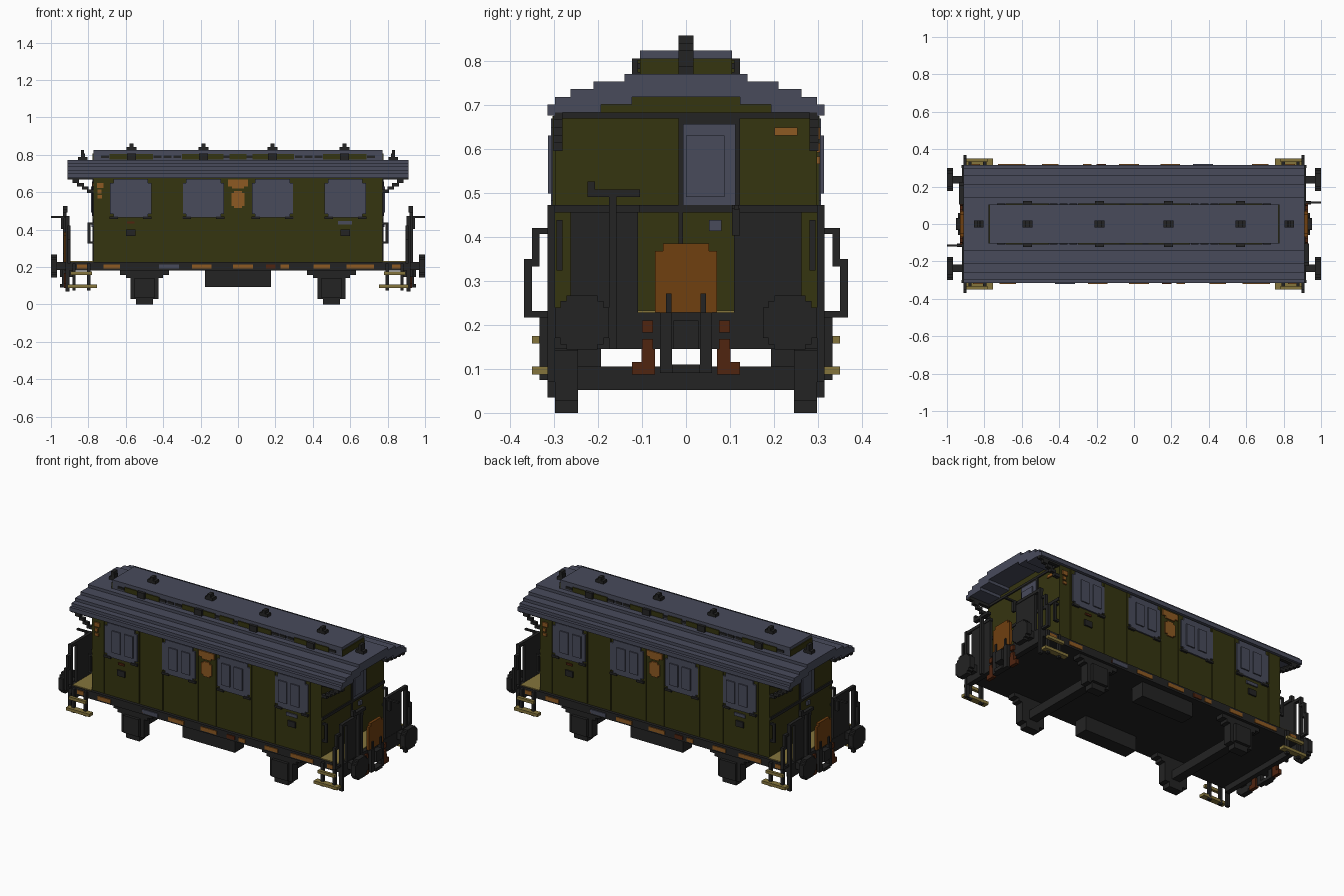
import bpy, bmesh
from mathutils import Matrix, Vector

cube = bpy.data.objects.get("Cube")
if cube:
    bpy.data.objects.remove(cube, do_unlink=True)

U = 1 / 57  # one block of the model's grid
ONE = [(1, 1)]
TURN = [(1, 1), (-1, -1)]          # half-turn copy
ENDS = [(1, 1), (-1, 1)]           # both ends
SIDES = [(1, 1), (1, -1)]          # both long sides
QUAD = [(a, b) for a in (1, -1) for b in (1, -1)]


def material(name, r, g, b):
    m = bpy.data.materials.new(name)
    m.use_nodes = True
    m.diffuse_color = (r, g, b, 1)
    m.node_tree.nodes["Principled BSDF"].inputs["Base Color"].default_value = (r, g, b, 1)
    return m


olive = material("olive paint", .036, .035, .005)
slate = material("slate grey", .065, .07, .105)
dark = material("dark iron", .017, .017, .017)
brown = material("brown plate", .16, .05, .005)
orange = material("orange marking", .27, .1, .016)
tan = material("tan wood", .235, .178, .045)
rust = material("rust red", .08, .018, .005)


def part(name, mat, boxes, copies=ONE):
    """Boxes are (x0, x1, y0, y1, z0, z1) in blocks; copies are axis signs."""
    bm = bmesh.new()
    for x0, x1, y0, y1, z0, z1 in boxes:
        for sx, sy in copies:
            mid = Vector((sx * (x0 + x1), sy * (y0 + y1), z0 + z1)) * U / 2
            size = Matrix.Diagonal(((x1 - x0) * U, (y1 - y0) * U, (z1 - z0) * U, 1))
            bmesh.ops.create_cube(bm, size=1, matrix=Matrix.Translation(mid) @ size)
    mesh = bpy.data.meshes.new(name)
    bm.to_mesh(mesh)
    bm.free()
    mesh.materials.append(mat)
    ob = bpy.data.objects.new(name, mesh)
    bpy.context.collection.objects.link(ob)
    return ob


def extrude_x(name, mat, outline, half):
    """Extrude a (y, z) outline along the length."""
    bm = bmesh.new()
    face = bm.faces.new([bm.verts.new((-half * U, y * U, z * U)) for y, z in outline])
    new = bmesh.ops.extrude_face_region(bm, geom=[face])["geom"]
    bmesh.ops.translate(bm, vec=(2 * half * U, 0, 0),
                        verts=[v for v in new if isinstance(v, bmesh.types.BMVert)])
    bmesh.ops.recalc_face_normals(bm, faces=bm.faces)
    mesh = bpy.data.meshes.new(name)
    bm.to_mesh(mesh)
    bm.free()
    mesh.materials.append(mat)
    bpy.context.collection.objects.link(bpy.data.objects.new(name, mesh))


# Body with stepped gables
part("body", olive, [(-44, 44, -17, 17, 13, 39), (-44, 44, -11, 11, 39, 40),
                     (-44, 44, -7, 7, 40, 41)])
part("side_battens", olive, [(x - .25, x + .25, -17.3, -17, 13.3, 38.5)
                             for x in (-39.5, -26, -17, -3.5, 3.5, 17, 26, 39.5)], SIDES)
part("end_mouldings", dark, [(44, 44.4, -17, 17, 38.2, 39), (44, 44.4, -17, 17, 26, 27)], ENDS)

# Stepped hollow roof
steps = [(18, 40), (17, 41), (15, 42), (12, 43), (8, 44)]
half = [(18, 38.6)]
for n, (y, z) in enumerate(steps):
    half += [(y, z)] + ([(steps[n + 1][0], z)] if n < len(steps) - 1 else [])
ceiling = [(7, 41), (7, 40), (11, 40), (11, 39), (17, 39), (17, 38.6)]
outline = half + [(-y, z) for y, z in reversed(half)]
outline += [(-y, z) for y, z in reversed(ceiling)] + ceiling
extrude_x("roof", slate, outline, 52)

# Raised roof light with windows and vents
part("clerestory", slate, [(-44, 44, -6, 6, 44, 47)])
part("clerestory_ends", olive, [(44, 44.3, -6, 6, 44, 46)], ENDS)
part("clerestory_windows", olive, [(x - 2.6, x + 2.6, 6, 6.3, 44.2, 45.8)
                                   for x in (0, 7, 14.5, 28.5, 36.5)], QUAD)
part("clerestory_slots", dark, [(x - 1.2, x + 1.2, 6, 6.3, 44.6, 45.4)
                                for x in (3.5, 18.5, 21.5, 24.5, 40.5)], QUAD)
part("side_vents", dark, [(x - 1.4, x + 1.4, 6, 7, 44, 46) for x in (10.5, 32.5)], QUAD)
vents = []
for x, z in ((10.5, 47), (32.5, 47), (47.3, 44)):
    vents += [(x - 1.5, x + 1.5, -1, 1, z, z + 1), (x - .6, x + .6, -1, 1, z + 1, z + 2)]
part("roof_vents", dark, vents, ENDS)
part("end_vent_caps", dark, [(46.9, 47.9, -1, 1, 46, 47)], ENDS)

# Side windows: chamfered surround, raised panes, dark sill corners
surrounds, panes, sills = [], [], []
for c, shift in ((-32.7, .8), (-10.5, .4), (10.5, -.4), (32.7, -.8)):
    surrounds += [(c - 6.3, c + 6.3, -17.5, -17, 27.5, 37), (c - 5.3, c + 5.3, -17.5, -17, 26.5, 38.2)]
    for off in (-2.4, 2.4):
        p = c + shift + off
        panes += [(p - 1.6, p + 1.6, -17.9, -17.5, 28.5, 36)]
    sills += [(c - 6.4, c - 3.8, -17.7, -17, 26, 26.8), (c + 3.8, c + 6.4, -17.7, -17, 26, 26.8)]
part("window_surrounds", slate, surrounds, TURN)
part("window_panes", slate, panes, TURN)
part("window_sills", dark, sills, TURN)

# Painted plates on the sides
part("side_crest", orange, [(-3, 3, -17.4, -17, 36, 38), (-1.8, 1.8, -17.4, -17, 35.3, 36),
                            (-2, 2, -17.4, -17, 30, 34), (-1.2, 1.2, -17.4, -17, 29.4, 34.6)], TURN)
part("class_marks", orange, [(-43, -41, -17.4, -17, 35.5, 37), (-42.8, -41.6, -17.4, -17, 33.8, 35),
                             (-42.8, -41.4, -17.4, -17, 32.3, 33.3)], TURN)
part("side_lamps", dark, [(x - 1.5, x + 1.5, -17.5, -17, 20.8, 22.8) for x in (-32.7, 32.7)], TURN)
part("side_label", slate, [(30.5, 34.8, -17.4, -17, 24.3, 25.4)], TURN)
part("side_label_rust", rust, [(-33.8, -31.6, -17.4, -17, 24.6, 25.3)], TURN)


def marks(name, mat, spans):
    part(name, mat, [(a, a + w, -18.3, -18, 10.9, 12.2) for a, w in spans], TURN)


marks("sill_marks_orange", orange, [(-49, 3), (-41, 5), (-14, 6), (-1.5, 6), (13, 2.5),
                                    (23, 5), (33, 5), (38, 3.5), (47, 3)])
marks("sill_marks_slate", slate, [(-24, 6)])
marks("sill_marks_rust", rust, [(-13.9 - 10, 0.1), (-22 + 8 - 10, .1), (-24.1 + .1, .1), (8.5, 3)])

# End doors
part("end_door_frame", dark, [(44, 44.3, -1, -.4, 13, 38), (44, 44.3, 6.4, 7, 27, 38),
                              (44, 44.3, -1, 7, 37.5, 38.2)], TURN)
part("end_door_window", slate, [(44, 44.5, -.4, 6.4, 27, 37.5), (44.5, 44.8, 0, 5, 28, 36),
                                (44, 44.6, 3, 4.6, 23.6, 25)], TURN)
part("end_door_label", orange, [(44, 44.4, 11.5, 14.5, 36, 37)], TURN)
part("corner_handles", dark, [(45, 45.8, 16, 16.8, 18.5, 25), (44, 45.8, 16, 16.8, 24.4, 25),
                              (44, 45.8, 16, 16.8, 18.5, 19.2)], QUAD)

# Roof brackets stepping outward over the platforms
part("roof_brackets", dark, [(44 + 1.5 * n, 46 + 1.5 * n, 16, 17.2, 34 + n, 35 + n)
                             for n in range(5)] + [(44, 51.5, 16, 17.2, 38, 39)], QUAD)

# Underframe and platforms
part("underframe", dark, [(-52, 52, -18, 18, 10.3, 13)])
part("headstocks", dark, [(50.5, 52.3, -17, 17, 8.3, 13)], ENDS)
part("platform_boards", tan, [(44, 51, -17.8, 17.8, 13, 13.3)], ENDS)
part("centre_boxes", dark, [(-10, 10, 11, 16, 5.3, 10.3)], SIDES)
part("axles", dark, [(27, 30, -14, 14, 3, 6)], ENDS)
A = 28.5
part("axle_boxes", dark, [(A - w, A + w, 14, 17, a, b) for w, a, b in
                          ((2.6, 0, 2), (4.3, 1.6, 8), (5.7, 8, 9), (7.4, 9, 10.3))]
     + [(A - 3, A + 3, 17, 18, 2, 8)], QUAD)

# Steps
part("step_boards", tan, [(43, 52, 18, 20, 5, 6), (44.5, 51, 19, 20, 9, 10)], QUAD)
part("step_hangers", dark, [(x, x + 1, 18, 19, 4.3, 12.5) for x in (45, 49.5)], QUAD)

# End railings and grab handles
part("end_panels", dark, [(51.3, 52.2, 6.2, 15, 13, 26), (51.3, 52.4, 6, 18, 26, 27),
                          (51.4, 52.6, 17, 18, 4, 27)], QUAD)
part("grab_handles", dark, [(51, 52, 20, 21, 13, 20), (51, 52, 19, 20, 19, 24),
                            (51, 52, 18, 20, 23.2, 24), (51, 52, 18, 21, 12.4, 13.2)], QUAD)
part("gangway_plate", brown, [(52, 53, -4, 4, 13, 21), (52, 53, -3, 3, 21, 22)], ENDS)
part("gangway_hinges", dark, [(53, 53.4, 1.9, 2.6, 13, 15.5)], QUAD)

# Hand brake and signal arm
part("hand_brake", dark, [(52.3, 53.3, -10, -9, 8.3, 28), (52, 53.3, -12.8, -6, 28, 29),
                          (52, 53.3, -12.8, -11.8, 29, 30)], TURN)
part("end_arm", dark, [(52, 57, 6.2, 6.9, 26.4, 27), (53, 54, 6, 7, 23, 26.5)], TURN)

# Buffers and couplings
B, H = 13.5, 11.7
part("buffers", dark, [(55.2, 57, B - a, B + a, H - b, H + b) for a, b in
                       ((3.5, 2), (2, 3.5), (2.8, 2.8))]
     + [(52, 55.2, B - 1.2, B + 1.2, H - 1.2, H + 1.2)], QUAD)
part("coupling_hoses", rust, [(51.8, 53, 4, 7, 5, 6.6), (51.8, 53, 4, 5.8, 6.6, 8.3),
                              (52.3, 53, 4.3, 5.7, 8.3, 9.6), (52.3, 53, 4.3, 5.7, 10.4, 12)], QUAD)
part("draw_hook_sides", dark, [(52, 53.6, 1.8, 3.4, 5.2, 13)], QUAD)
part("draw_hook", dark, [(52, 54.2, -1.8, 1.8, 5.2, 6.3), (52, 54.2, -1.6, 1.6, 8.3, 12)], ENDS)
